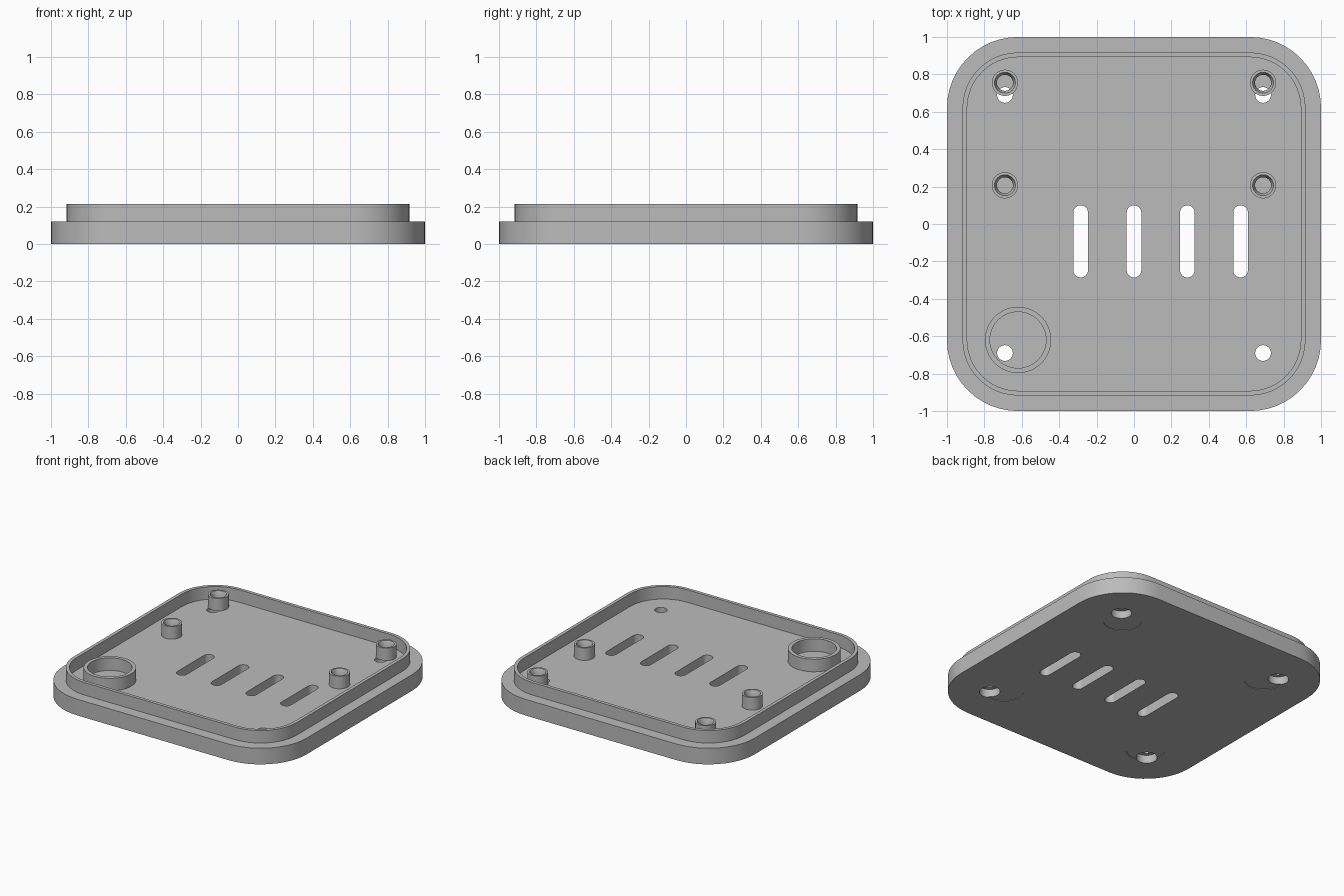
import bpy, bmesh, math

if "Cube" in bpy.data.objects:
    bpy.data.objects.remove(bpy.data.objects["Cube"], do_unlink=True)

# Single plain grey plastic
GREY = (0.5, 0.5, 0.5, 1)
mat = bpy.data.materials.new("matte_grey")
mat.use_nodes = True
mat.diffuse_color = GREY
mat.node_tree.nodes["Principled BSDF"].inputs["Base Color"].default_value = GREY

FLOOR, TOP = 0.12, 0.213
CORNER = 0.62      # centre of every rounded corner
HOLE = 0.69        # screw hole offset


def outline(cx, cy, hx, hy, r, steps=12):
    """Rounded rectangle; hx = hy = 0 gives a circle, one zero gives a slot."""
    points = []
    for quarter, (sx, sy) in enumerate([(1, 1), (-1, 1), (-1, -1), (1, -1)]):
        for i in range(steps + 1):
            a = (quarter + i / steps) * math.pi / 2
            points.append((cx + sx * hx + r * math.cos(a),
                           cy + sy * hy + r * math.sin(a)))
    return points


def sweep(name, centre, half, section, hollow=False):
    """Carry a section of (radius, z) pairs around an outline."""
    bm = bmesh.new()
    loops = [[bm.verts.new((x, y, z)) for x, y in outline(*centre, *half, r)]
             for r, z in section]
    pairs = list(zip(loops, loops[1:]))
    if hollow:
        pairs.append((loops[-1], loops[0]))
    else:
        bm.faces.new(loops[0])
        bm.faces.new(loops[-1])
    for low, high in pairs:
        n = len(low)
        for i in range(n):
            j = (i + 1) % n
            bm.faces.new((low[i], low[j], high[j], high[i]))
    bmesh.ops.remove_doubles(bm, verts=bm.verts, dist=1e-5)
    bmesh.ops.recalc_face_normals(bm, faces=bm.faces)
    mesh = bpy.data.meshes.new(name)
    bm.to_mesh(mesh)
    bm.free()
    mesh.materials.append(mat)
    ob = bpy.data.objects.new(name, mesh)
    bpy.context.collection.objects.link(ob)
    return ob


def activate(ob):
    bpy.ops.object.select_all(action='DESELECT')
    ob.select_set(True)
    bpy.context.view_layer.objects.active = ob


def cut(target, cutter):
    cutter.hide_render = True
    mod = target.modifiers.new("cut", 'BOOLEAN')
    mod.operation, mod.solver, mod.object = 'DIFFERENCE', 'EXACT', cutter
    activate(target)
    bpy.ops.object.modifier_apply(modifier=mod.name)
    bpy.data.objects.remove(cutter, do_unlink=True)


def smooth(ob):
    activate(ob)
    bpy.ops.object.shade_smooth_by_angle(angle=math.radians(30))


# Base plate with rounded corners
plate = sweep("base_plate", (0, 0), (CORNER, CORNER), [(0.38, 0), (0.38, FLOOR)])

# Foot recesses and stepped screw holes in the four corners
for sx in (-1, 1):
    for sy in (-1, 1):
        foot = (sx * CORNER, sy * CORNER)
        cut(plate, sweep("foot_cutter", foot, (0, 0), [(0.13, -0.1), (0.13, 0.004)]))
        screw = (sx * HOLE, sy * HOLE)
        cut(plate, sweep("screw_cutter", screw, (0, 0),
                         [(0.07, -0.1), (0.07, 0.06), (0.042, 0.06), (0.042, 0.2)]))

# Vent slots
for i in range(4):
    cut(plate, sweep("slot_cutter", (-0.285 + 0.285 * i, -0.093), (0, 0.154),
                     [(0.039, -0.1), (0.039, 0.2)]))
smooth(plate)

# Raised lip around the plate
smooth(sweep("raised_lip", (0, 0), (CORNER, CORNER),
             [(0.297, FLOOR), (0.297, TOP), (0.272, TOP), (0.272, FLOOR)], True))

# Round holder in the front right corner
smooth(sweep("round_holder", (-CORNER, -CORNER), (0, 0),
             [(0.177, FLOOR), (0.177, TOP), (0.15, TOP), (0.15, FLOOR)], True))

# Hollow mounting posts with a chamfered mouth
for side, x in (("right", -HOLE), ("left", HOLE)):
    for row, y in (("front", 0.207), ("back", 0.755)):
        smooth(sweep(f"{row}_{side}_post", (x, y), (0, 0),
                     [(0.07, FLOOR), (0.07, TOP), (0.056, TOP),
                      (0.043, TOP - 0.03), (0.043, FLOOR)], True))
